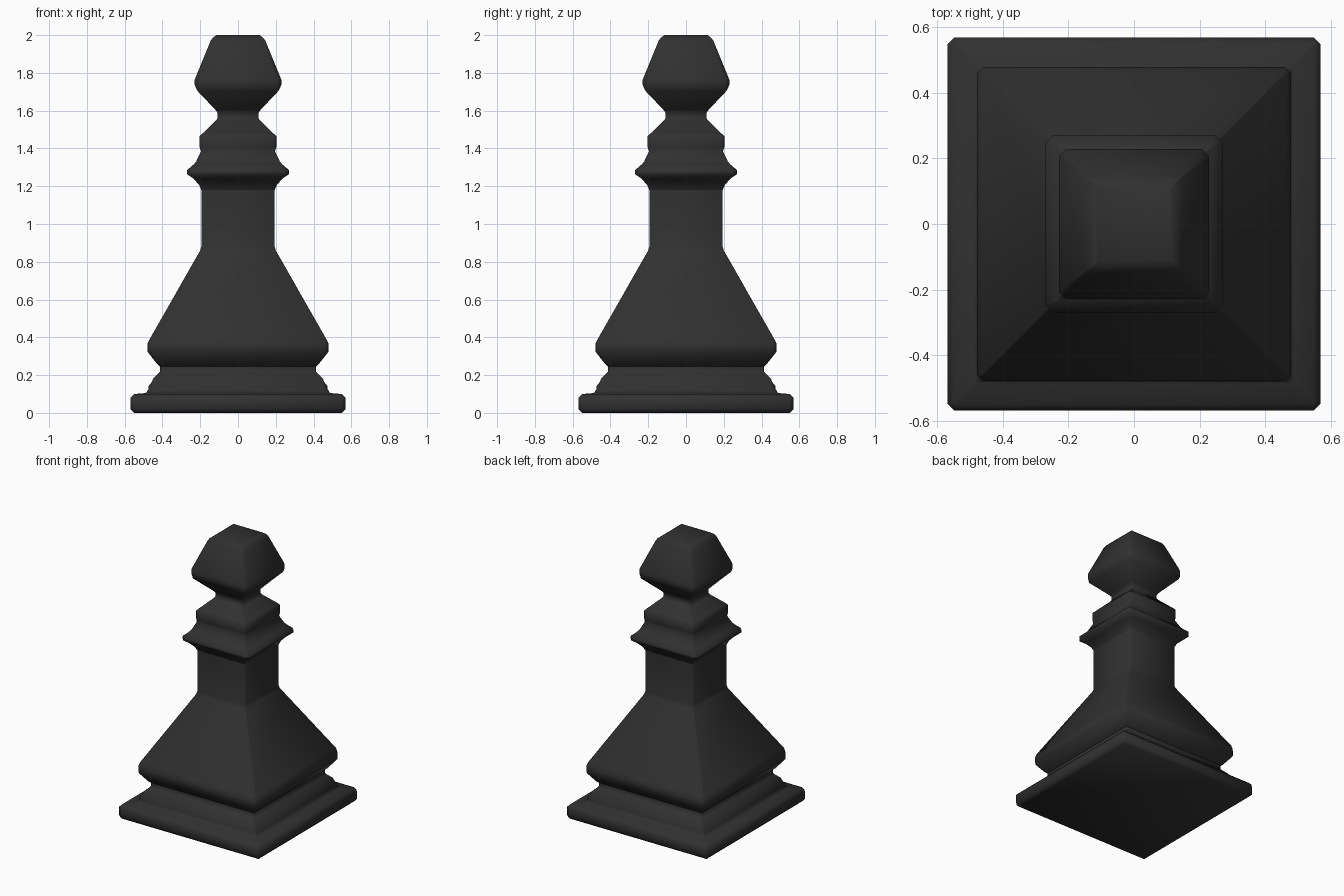
import bpy, bmesh

if "Cube" in bpy.data.objects:
    bpy.data.objects.remove(bpy.data.objects["Cube"])

mat = bpy.data.materials.new("charcoal black")
mat.diffuse_color = (0.03, 0.03, 0.03, 1)
mat.use_nodes = True
mat.node_tree.nodes["Principled BSDF"].inputs["Base Color"].default_value = mat.diffuse_color


def square_turning(name, profile, cap_bottom=False, cap_top=False):
    """Stack square rings (half width, height, corner chamfer) into a smooth shell."""
    bm = bmesh.new()
    rings = []
    for w, z, c in profile:
        k = w - c
        pts = [(k, -w), (w, -k), (w, k), (k, w), (-k, w), (-w, k), (-w, -k), (-k, -w)]
        rings.append([bm.verts.new((x, y, z)) for x, y in pts])
    for a, b in zip(rings, rings[1:]):
        for i in range(8):
            j = (i + 1) % 8
            bm.faces.new((a[i], a[j], b[j], b[i]))
    if cap_bottom:
        bm.faces.new(rings[0][::-1])
    if cap_top:
        bm.faces.new(rings[-1])
    for f in bm.faces:
        f.smooth = True
    mesh = bpy.data.meshes.new(name)
    bm.to_mesh(mesh)
    bm.free()
    mesh.materials.append(mat)
    obj = bpy.data.objects.new(name, mesh)
    bpy.context.collection.objects.link(obj)
    return obj


S, B = 0.004, 0.022   # tight corners, and bevelled corners on the widest rims

# Stepped foot
square_turning("base", [
    (0.55, 0, S), (0.57, 0.02, B), (0.57, 0.08, B), (0.55, 0.10, S),
    (0.487, 0.105, S), (0.475, 0.125, B), (0.475, 0.14, B), (0.455, 0.165, S),
    (0.45, 0.18, S), (0.42, 0.21, S), (0.412, 0.22, S), (0.412, 0.245, S)],
    cap_bottom=True)

# Flared body and straight column
square_turning("body", [
    (0.412, 0.245, S), (0.425, 0.255, S), (0.48, 0.325, B), (0.48, 0.365, B),
    (0.465, 0.395, S), (0.20, 0.86, S), (0.194, 0.88, S), (0.194, 1.18, S)])

# Double collar
square_turning("collar", [
    (0.194, 1.18, S), (0.205, 1.205, S), (0.235, 1.24, S), (0.27, 1.264, B),
    (0.27, 1.285, B), (0.235, 1.315, S), (0.222, 1.33, S), (0.196, 1.385, S),
    (0.204, 1.41, 0.015), (0.204, 1.465, 0.015), (0.187, 1.48, S), (0.115, 1.55, S)])

# Faceted head
square_turning("head", [
    (0.115, 1.55, S), (0.109, 1.56, S), (0.109, 1.59, S), (0.12, 1.605, S),
    (0.215, 1.705, S), (0.229, 1.735, B), (0.229, 1.765, B), (0.145, 1.97, S),
    (0.135, 1.985, S), (0.115, 2.0, S)], cap_top=True)
